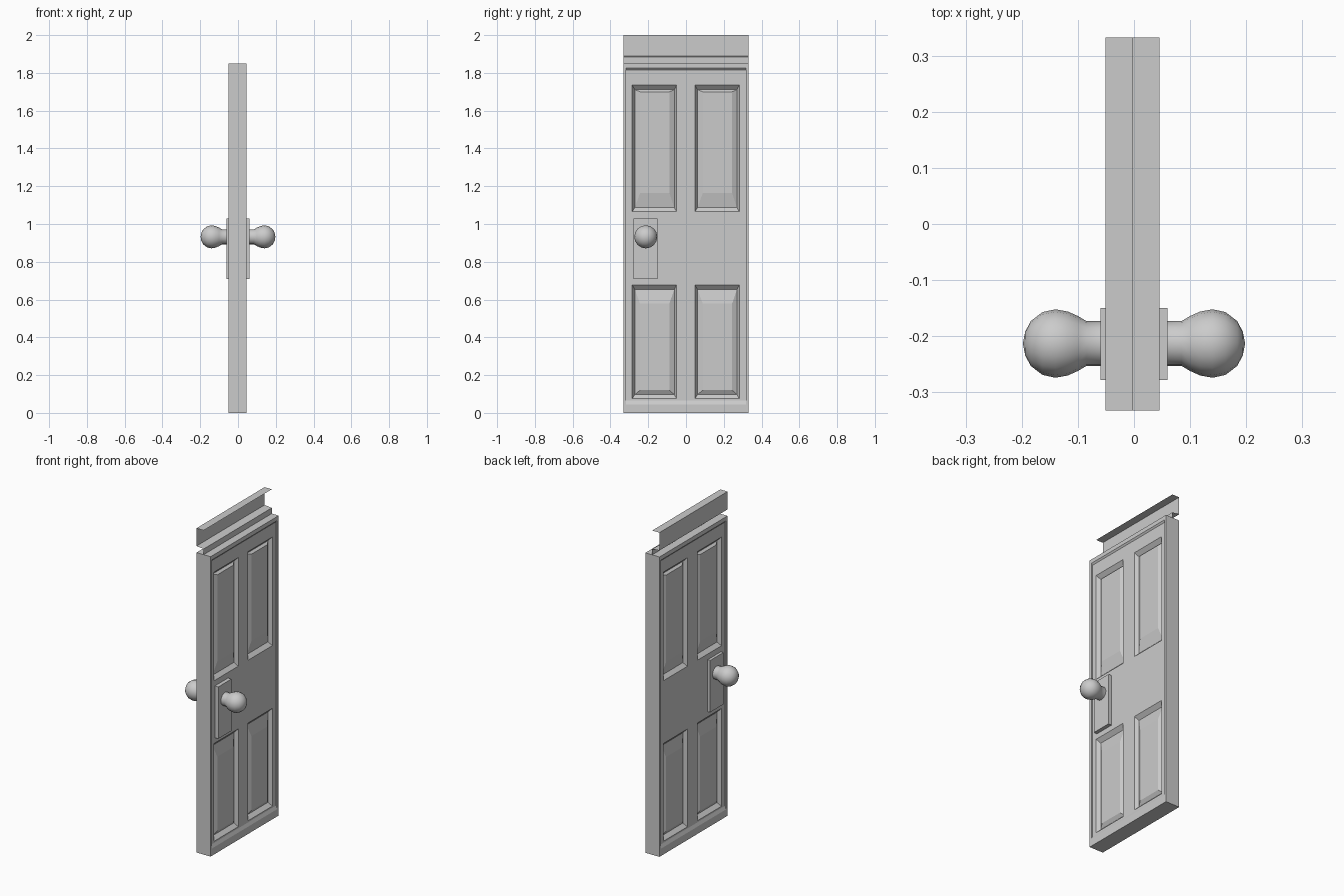
import bpy, bmesh
from math import radians, cos, sin, pi

if "Cube" in bpy.data.objects:
    bpy.data.objects.remove(bpy.data.objects["Cube"])

XB, XF, W, H = -0.051, 0.045, 0.332, 1.85   # slab back, front, half width, height


def make(name, bm, smooth=None):
    bmesh.ops.remove_doubles(bm, verts=bm.verts, dist=1e-5)
    bmesh.ops.recalc_face_normals(bm, faces=bm.faces)
    me = bpy.data.meshes.new(name)
    bm.to_mesh(me)
    bm.free()
    ob = bpy.data.objects.new(name, me)
    bpy.context.collection.objects.link(ob)
    if smooth:
        bpy.ops.object.select_all(action='DESELECT')
        bpy.context.view_layer.objects.active = ob
        ob.select_set(True)
        bpy.ops.object.shade_smooth_by_angle(angle=radians(smooth))
    return ob


def ring(bm, x, y0, y1, z0, z1):
    return [bm.verts.new((x, y, z)) for y, z in ((y0, z0), (y1, z0), (y1, z1), (y0, z1))]


def bridge(bm, a, b):
    n = len(a)
    for i in range(n):
        bm.faces.new((a[i], a[(i + 1) % n], b[(i + 1) % n], b[i]))


# Door slab: both faces have a thin raised rim and four raised-and-fielded panels
ys = [-0.318, -0.285, -0.05, 0.047, 0.282, 0.318]
zs = [0.065, 0.075, 0.678, 1.065, 1.735, 1.815]
bm = bmesh.new()
outer = []
for X, s in ((XF, 1), (XB, -1)):
    face = X - s * 0.008
    edge = ring(bm, X, -W, W, 0, H)
    rim = ring(bm, X, ys[0], ys[-1], 0.045, 1.825)
    bridge(bm, edge, rim)
    bridge(bm, rim, ring(bm, face, ys[0], ys[-1], zs[0], zs[-1]))
    outer.append(edge)
    for i in range(5):
        for j in range(5):
            y0, y1, z0, z1 = ys[i], ys[i + 1], zs[j], zs[j + 1]
            cell = ring(bm, face, y0, y1, z0, z1)
            if i not in (1, 3) or j not in (1, 3):
                bm.faces.new(cell)
                continue
            # moulding slopes in, then the field rises again
            low = j == 1
            deep = ring(bm, face - s * 0.022, y0 + 0.014, y1 - 0.012, z0 + 0.022, z1 - 0.024)
            bridge(bm, cell, deep)
            field = ring(bm, face - s * 0.008, y0 + 0.042, y1 - 0.038,
                         z0 + (0.045 if low else 0.1), z1 - (0.1 if low else 0.035))
            bridge(bm, deep, field)
            bm.faces.new(field)
bridge(bm, *outer)
make("door_slab", bm)

# Folded sheet strip above the door
profile = [(-0.002, H), (-0.002, 1.885), (-0.051, 1.89), (-0.051, 2.0), (-0.002, 2.0)]
bm = bmesh.new()
rows = [[bm.verts.new((x, y, z)) for x, z in profile] for y in (-W, W)]
for k in range(len(profile) - 1):
    bm.faces.new((rows[0][k], rows[0][k + 1], rows[1][k + 1], rows[1][k]))
make("top_strip", bm)

# Handle plate and knob on each side
CY, CZ, N = -0.213, 0.932, 16
knob = [(0.055, 0.04), (0.085, 0.04), (0.1, 0.049), (0.118, 0.057), (0.14, 0.061),
        (0.163, 0.056), (0.184, 0.04), (0.194, 0.021)]
for side, s, X in (("front", 1, XF), ("back", -1, XB)):
    bm = bmesh.new()
    a = ring(bm, X - s * 0.012, -0.278, -0.15, 0.71, 1.03)
    b = ring(bm, s * 0.06, -0.278, -0.15, 0.71, 1.03)
    bridge(bm, a, b)
    bm.faces.new(a)
    bm.faces.new(b)
    make(side + "_plate", bm)

    bm = bmesh.new()
    loops = [[bm.verts.new((s * x, CY + r * cos(2 * pi * i / N), CZ + r * sin(2 * pi * i / N)))
              for i in range(N)] for x, r in knob]
    for p, q in zip(loops, loops[1:]):
        bridge(bm, p, q)
    tip = bm.verts.new((s * 0.198, CY, CZ))
    for i in range(N):
        bm.faces.new((loops[-1][i], loops[-1][(i + 1) % N], tip))
    make(side + "_knob", bm, 40)
